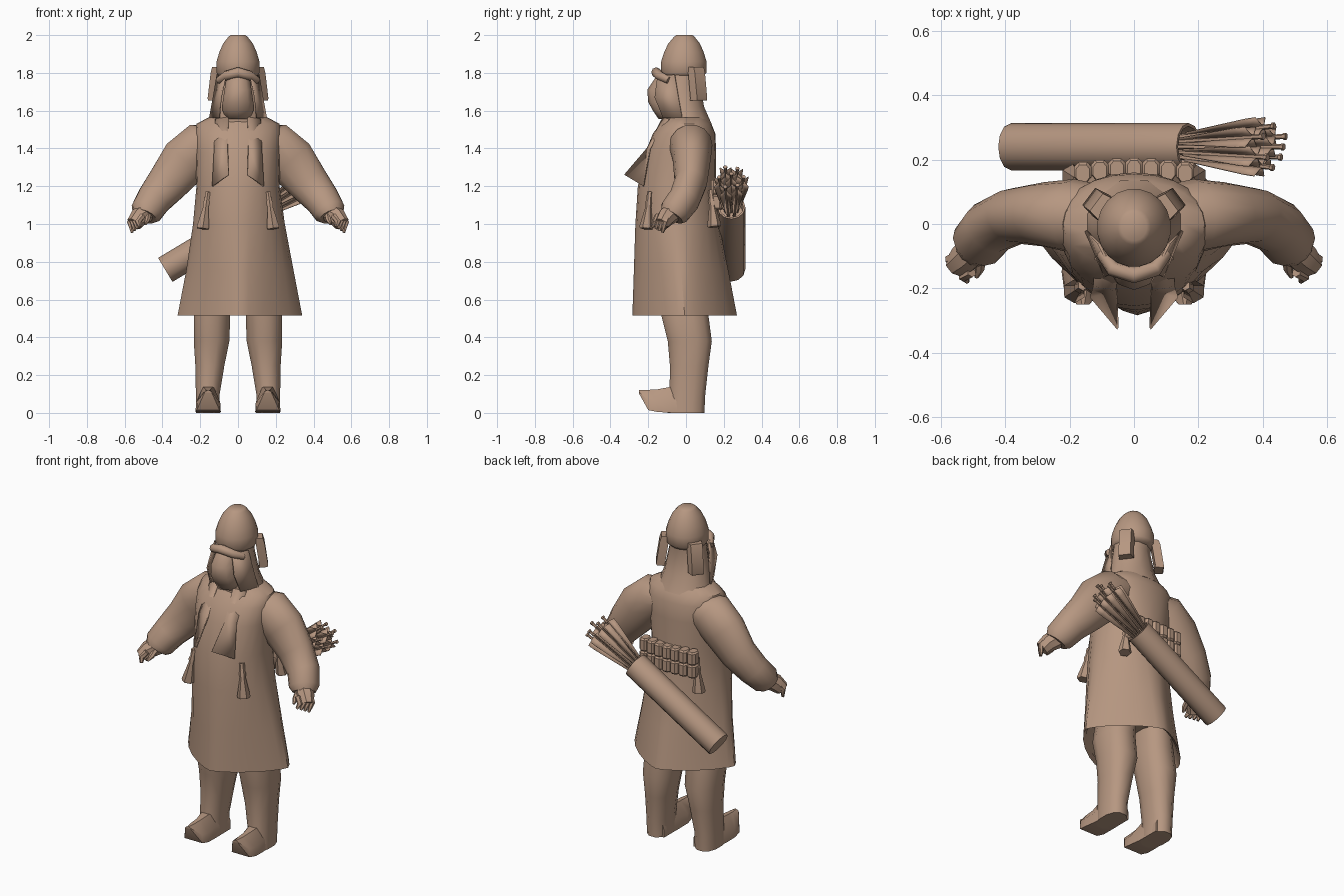
import bpy, bmesh, math, random
from mathutils import Vector as V

if "Cube" in bpy.data.objects:
    bpy.data.objects.remove(bpy.data.objects["Cube"])

random.seed(4)
tan = bpy.data.materials.new("tan clay")
tan.diffuse_color = (0.47, 0.31, 0.22, 1)
tan.use_nodes = True
tan.node_tree.nodes["Principled BSDF"].inputs["Base Color"].default_value = tan.diffuse_color


def finish(name, bm, angle=35):
    bmesh.ops.recalc_face_normals(bm, faces=bm.faces)
    me = bpy.data.meshes.new(name)
    bm.to_mesh(me)
    bm.free()
    ob = bpy.data.objects.new(name, me)
    bpy.context.collection.objects.link(ob)
    me.materials.append(tan)
    bpy.context.view_layer.objects.active = ob
    ob.select_set(True)
    bpy.ops.object.shade_smooth_by_angle(angle=math.radians(angle))
    ob.select_set(False)
    return ob


def skin(name, rings, angle=35):
    """Join rings of points into a closed shell."""
    bm = bmesh.new()
    vs = [[bm.verts.new(p) for p in r] for r in rings]
    n = len(vs[0])
    for a, b in zip(vs, vs[1:]):
        for i in range(n):
            j = (i + 1) % n
            bm.faces.new((a[i], a[j], b[j], b[i]))
    bm.faces.new(vs[0])
    bm.faces.new(vs[-1])
    return finish(name, bm, angle)


def stack(name, rows, n=16, e=1.0, angle=35, s=1):
    """Upright loft; rows are (z, x0, x1, y0, y1[, squareness])."""
    rings = []
    for z, x0, x1, y0, y1, *q in rows:
        ring = []
        k = q[0] if q else e
        for i in range(n):
            a = 2 * math.pi * (i + 0.5 * (not q)) / n
            c, d = math.cos(a), math.sin(a)
            c, d = math.copysign(abs(c) ** k, c), math.copysign(abs(d) ** k, d)
            ring.append((s * ((x0 + x1) / 2 + c * (x1 - x0) / 2),
                         (y0 + y1) / 2 + d * (y1 - y0) / 2, z))
        rings.append(ring)
    return skin(name, rings, angle)


def tube(name, pts, n=10, s=1, angle=35, ref=(0, 1, 0)):
    """Loft along a path; pts are (x, y, z, radius towards ref, other radius)."""
    P = [V((s * p[0], p[1], p[2])) for p in pts]
    rings = []
    for i, p in enumerate(P):
        t = (P[min(i + 1, len(P) - 1)] - P[max(i - 1, 0)]).normalized()
        u = V(ref)
        u = (u - t * u.dot(t)).normalized()
        w = t.cross(u)
        rings.append([p + u * pts[i][3] * math.cos(2 * math.pi * k / n)
                      + w * pts[i][4] * math.sin(2 * math.pi * k / n) for k in range(n)])
    return skin(name, rings, angle)


def strip(name, pairs, thick=0.008, s=1):
    """Cloth strip running through pairs of edge points."""
    bm = bmesh.new()
    vs = [[bm.verts.new((s * p[0], p[1], p[2])) for p in pr] for pr in pairs]
    for a, b in zip(vs, vs[1:]):
        bm.faces.new((a[0], a[1], b[1], b[0]))
    ob = finish(name, bm)
    m = ob.modifiers.new("thickness", "SOLIDIFY")
    m.thickness = thick
    m.offset = 0
    return ob


# Long coat, hollow at the hem, pinched towards the side seams
stack("coat", [(0.64, -.25, .26, -.22, .19, 1.4), (0.53, -.30, .32, -.26, .25, 1.5),
               (0.515, -.32, .34, -.284, .27, 1.5), (0.75, -.275, .295, -.276, .225, 1.35),
               (1.0, -.238, .248, -.268, .175, 1.12), (1.2, -.22, .22, -.255, .16, 1.0),
               (1.38, -.225, .225, -.215, .16, .9), (1.48, -.23, .23, -.175, .155, .9),
               (1.53, -.22, .22, -.135, .135, 1.0), (1.565, -.155, .155, -.11, .11, 1.0)],
      n=24)

# Hood, face wrap, and helmet
stack("hood", [(1.53, -.16, .16, -.13, .14), (1.62, -.135, .135, -.13, .10),
               (1.75, -.11, .11, -.12, .075), (1.84, -.10, .10, -.12, .09)], n=12)
stack("face_wrap", [(1.555, -.065, .065, -.145, .0), (1.60, -.085, .085, -.175, .0),
                    (1.645, -.085, .085, -.20, .0), (1.71, -.075, .075, -.205, .0),
                    (1.77, -.065, .065, -.165, .0), (1.80, -.06, .06, -.14, .0)],
      n=10, e=0.85, angle=60)
stack("helmet", [(1.78, -.10, .10, -.12, .09), (1.80, -.115, .115, -.135, .11),
                 (1.86, -.115, .115, -.133, .11), (1.91, -.10, .10, -.117, .095),
                 (1.955, -.08, .08, -.095, .075), (1.99, -.052, .052, -.065, .047),
                 (2.0, -.04, .04, -.052, .035)], n=20, angle=60)
# Rolled brow band
tube("brow_band", [(-.10, -.09, 1.76, .02, .02), (-.065, -.14, 1.785, .025, .024),
                   (0, -.158, 1.803, .027, .026), (.065, -.14, 1.785, .025, .024),
                   (.10, -.09, 1.76, .02, .02)], n=8, ref=(0, 0, 1), angle=60)

for s, side in ((1, "left"), (-1, "right")):
    # Ear flaps, turned towards the back corners
    rings = []
    for z, o in ((1.655, .148), (1.665, .152), (1.80, .132), (1.83, .122)):
        c, out, tang = V((0, -.02, z)), V((.80, .60, 0)), V((-.60, .80, 0))
        rings.append([c + out * (o + .024 * a) + tang * (.042 * b)
                      for a, b in ((-1, -1), (1, -.8), (1, .8), (-1, 1))])
    skin(side + "_ear_flap", [[(s * p.x, p.y, p.z) for p in r] for r in rings])
    # Hood side drapes
    strip(side + "_hood_drape", [((.065, -.15, 1.785), (.11, -.06, 1.79)),
                                 ((.09, -.165, 1.67), (.13, -.04, 1.67)),
                                 ((.10, -.12, 1.56), (.15, -.02, 1.56))], s=s)
    # Scarf tails
    strip(side + "_scarf_tail", [((.05, -.12, 1.565), (.12, -.09, 1.555)),
                                 ((.055, -.205, 1.40), (.125, -.19, 1.40)),
                                 ((.05, -.325, 1.26), (.135, -.225, 1.20))], s=s)
    # Sleeve
    tube(side + "_sleeve", [(.10, .02, 1.44, .10, .08), (.19, .025, 1.415, .115, .13),
                            (.28, .03, 1.335, .10, .135), (.37, .025, 1.22, .087, .113),
                            (.445, -.01, 1.13, .085, .095), (.485, -.06, 1.065, .082, .086),
                            (.495, -.075, 1.04, .065, .065)], n=14, s=s, angle=50)
    # Hand with fingers and thumb
    tube(side + "_hand", [(.49, -.07, 1.06, .05, .055), (.525, -.105, 1.035, .05, .05),
                          (.55, -.13, 1.0, .038, .042)], n=8, s=s)
    for k in range(4):
        x, y = .572 - .014 * k, -.105 - .018 * k
        tube(side + "_finger", [(x - .025, y + .01, 1.045, .017, .017),
                                (x, y - .005, 1.01, .017, .017),
                                (x - .012, y - .02, .955 + .01 * k, .008, .008)], n=6, s=s)
    tube(side + "_thumb", [(.475, -.10, 1.05, .018, .018), (.48, -.14, 1.02, .015, .015),
                           (.49, -.165, 1.0, .007, .007)], n=6, s=s)
    # Trouser leg and boot shaft
    stack(side + "_leg", [(.0, .095, .225, -.10, .10), (.10, .095, .225, -.09, .105),
                          (.25, .07, .228, -.088, .122), (.38, .043, .237, -.10, .14),
                          (.52, .038, .237, -.135, .122), (.72, .03, .20, -.14, .12)],
          n=12, e=0.85, s=s, angle=55)
    # Boot foot with upturned toe
    prof = ((.07, .0, .12), (-.07, .0, .14), (-.15, .005, .125), (-.20, .015, .122),
            (-.25, .105, .12))
    hw = (.055, .062, .067, .06, .02)
    rings = []
    for (y, z0, z1), w in zip(prof, hw):
        c = .158 - .08 * max(0, y)
        zm = z0 + (z1 - z0) * .45
        top = .45 if y > -.1 else .2
        rings.append([(s * (c + a * w), y, z) for a, z in
                      ((-1, z0), (1, z0), (.95, zm), (top, z1), (-top, z1), (-.95, zm))])
    skin(side + "_boot", rings)
    # Belt tassels front and back, leaning outwards at the foot
    for name, x, y, z, q in (("front_tassel", .165, -.195, 0, -1), ("back_tassel", .17, .135, .01, 1)):
        rows = [(.975, .034), (.985, .037), (1.09, .016), (1.11, .02), (1.13, .014), (1.17, .016)]
        tube(side + "_" + name, [(x + .14 * (1.13 - h), y + q * .1 * (1.13 - h), h + z, r, r)
                                 for h, r in rows], n=6, s=s)

# Two rows of snug upright rolls across the back
for r in range(2):
    for k in range(7):
        x = (k - 3) * .053
        y = .172 - .5 * x * x
        z = 1.115 + .078 * r
        stack("back_roll", [(z + h, x - w, x + w, y - .03, y + w * 1.2) for h, w in
                            ((-.039, .022), (-.03, .029), (.03, .029), (.039, .022))], n=8, e=.75)

# Slanted quiver with an open mouth
A, B = V((-.385, .24, .757)), V((.17, .24, 1.09))
d = (B - A).normalized()
side = V((-d.z, 0, d.x))
path = [(A, .072), (A + d * .006, .074), (B, .074), (B, .064), (B - d * .05, .06)]
skin("quiver", [[p + V((0, 1, 0)) * r * math.cos(math.pi * k / 6) + side * r * math.sin(math.pi * k / 6)
                 for k in range(12)] for p, r in path])

# Arrows fanning out, with broad crossed feathers
for k in range(7):
    a = k * 2 * math.pi / 6
    f = 0 if k == 6 else 1
    u = V((0, 1, 0)) * math.cos(a) + side * math.sin(a)
    tip = B + d * random.uniform(.30, .35) + u * .065 * f
    root = B - d * .05 + u * .03 * f
    t = (tip - root).normalized()
    tube("arrow_shaft", [(*root, .008, .008), (*(tip - t * .012), .008, .008),
                         (*(tip - t * .01), .011, .011), (*tip, .011, .011)], n=6)
    v = t.cross(V((0, 1, 0))).normalized()
    w = t.cross(v)
    for m in ((v + w) * .7, (v - w) * .7, (w - v) * .7, (v + w) * -.7):
        strip("arrow_feather", [(tip - t * .32, tip - t * .32 + m * .014),
                                (tip - t * .09, tip - t * .09 + m * .042),
                                (tip - t * .04, tip - t * .05 + m * .044)], thick=.004)
